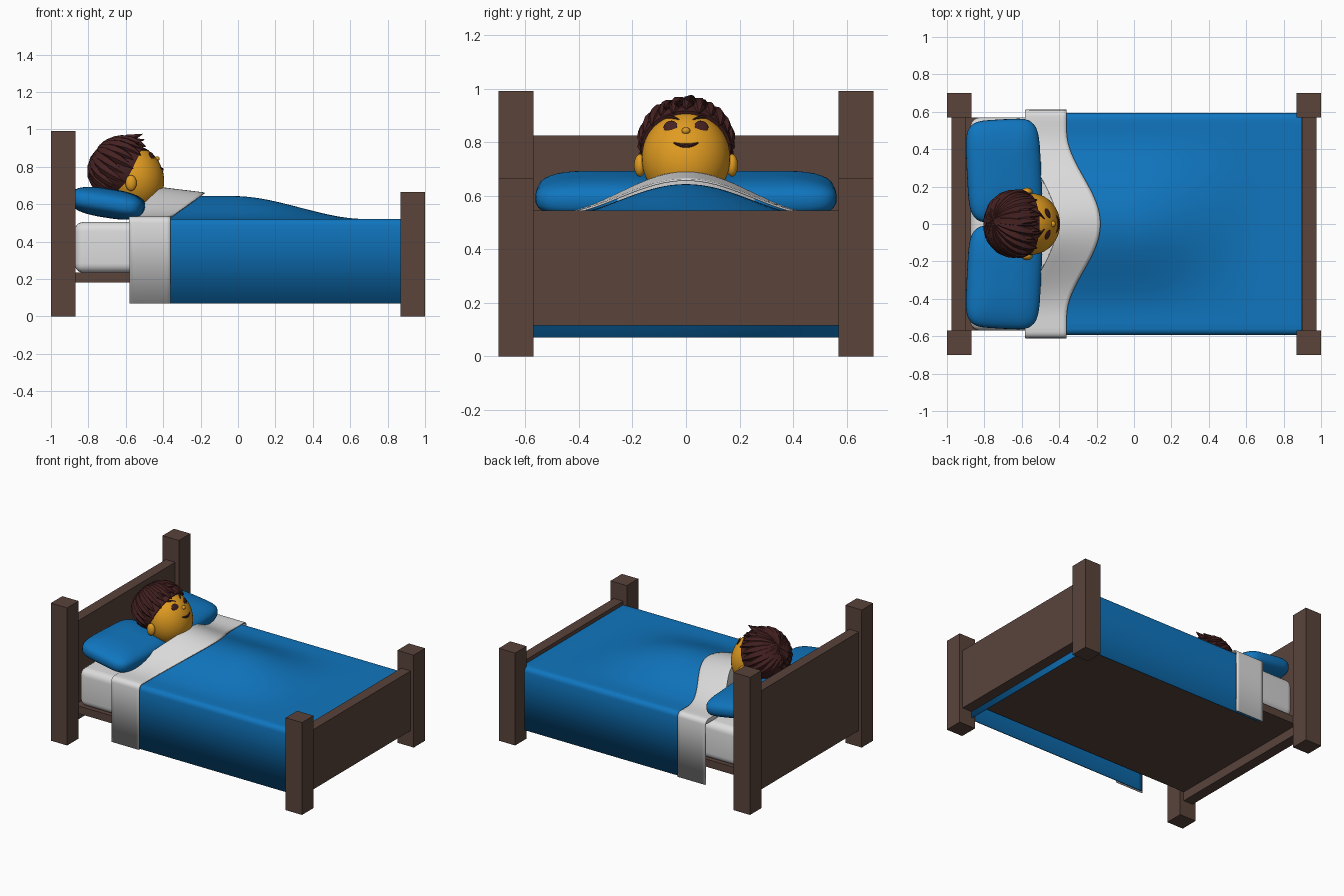
import bpy, bmesh, math
from mathutils import Vector, Matrix, Euler
from mathutils.bvhtree import BVHTree

cube = bpy.data.objects.get("Cube")
if cube:
    bpy.data.objects.remove(cube, do_unlink=True)


def material(name, r, g, b):
    m = bpy.data.materials.new(name)
    m.use_nodes = True
    m.diffuse_color = (r, g, b, 1)
    m.node_tree.nodes["Principled BSDF"].inputs["Base Color"].default_value = (r, g, b, 1)
    return m


WOOD = material("brown wood", .1, .056, .044)
BLUE = material("blue fabric", .005, .18, .52)
WHITE = material("white linen", .72, .72, .72)
SKIN = material("yellow skin", .75, .33, .015)
HAIR = material("dark hair", .06, .015, .015)


def finish(name, bm, mat, smooth=True):
    bmesh.ops.recalc_face_normals(bm, faces=bm.faces)
    me = bpy.data.meshes.new(name)
    bm.to_mesh(me)
    bm.free()
    me.materials.append(mat)
    if smooth:
        me.shade_smooth()
        me.set_sharp_from_angle(angle=math.radians(40))
    ob = bpy.data.objects.new(name, me)
    bpy.context.collection.objects.link(ob)
    return ob


def box(name, lo, hi, mat, bevel=0):
    bm = bmesh.new()
    bmesh.ops.create_cube(bm, size=1)
    for v in bm.verts:
        v.co = [a + (b - a) * (c + .5) for a, b, c in zip(lo, hi, v.co)]
    if bevel:
        bmesh.ops.bevel(bm, geom=bm.edges[:], offset=bevel, segments=5,
                        profile=.5, affect='EDGES')
    return finish(name, bm, mat, bevel > 0)


def power(a, e):
    return math.copysign(abs(a) ** e, a)


def ball_mesh(loc, radii, rot=None, corner=1, rim=1):
    """Ellipsoid; corner < 1 squares the outline, rim < 1 squares the edge."""
    bm = bmesh.new()
    bmesh.ops.create_uvsphere(bm, u_segments=40, v_segments=24, radius=1)
    rot = rot or Matrix.Identity(3)
    for v in bm.verts:
        x, y, z = v.co
        rho = math.hypot(x, y) or 1e-6
        k = min(rho, 1) ** rim
        p = Vector((power(x / rho, corner) * k, power(y / rho, corner) * k, power(z, rim)))
        v.co = Vector(loc) + rot @ Vector([a * r for a, r in zip(p, radii)])
    return bm


def ball(name, loc, radii, mat, **shape):
    return finish(name, ball_mesh(loc, radii, **shape), mat)


def tube_mesh(bm, points, radii, sides=8):
    rings = []
    for i, p in enumerate(points):
        d = points[min(i + 1, len(points) - 1)] - points[max(i - 1, 0)]
        q = d.to_track_quat('Z', 'Y')
        rings.append([bm.verts.new(p + q @ Vector((math.cos(a), math.sin(a), 0)) * radii[i])
                      for a in (math.tau * k / sides for k in range(sides))])
    for a, b in zip(rings, rings[1:]):
        for k in range(sides):
            bm.faces.new((a[k], a[k - 1], b[k - 1], b[k]))
    bm.faces.new(rings[0])
    bm.faces.new(rings[-1])


# Bed frame
for side, s in (("left", 1), ("right", -1)):
    y0, y1 = sorted((.57 * s, .7 * s))
    box(f"head_post_{side}", (-1, y0, 0), (-.87, y1, .99), WOOD)
    box(f"foot_post_{side}", (.87, y0, 0), (1, y1, .665), WOOD)
box("headboard", (-.975, -.58, .115), (-.9, .58, .825), WOOD)
box("footboard", (.9, -.58, .115), (.975, .58, .545), WOOD)
box("bed_base", (-.91, -.57, .18), (.9, .57, .235), WOOD)
box("mattress", (-.875, -.57, .233), (.87, .57, .505), WHITE, bevel=.05)


# Cloths draped over the sleeping body
def bell(y):
    return math.cos(math.pi * y) ** 2 if abs(y) < .5 else 0


def cloth(name, half, top, start, end, rise, mat, rows, close_start, close_end):
    r = .03
    arc = [(half - r + r * math.cos(a), top - r + r * math.sin(a))
           for a in (math.pi / 2 * k / 4 for k in range(5))]
    right = [(half, .07)] + arc
    flat = half - r
    section = right + [(flat - 2 * flat * k / 40, top) for k in range(1, 40)]
    section += [(-y, z) for y, z in reversed(right)]
    bm = bmesh.new()
    grid = []
    for i in range(rows + 1):
        u = i / rows
        row = []
        for y, z in section:
            x = start(y) + (end(y) - start(y)) * u
            row.append(bm.verts.new((x, y, z + bell(y) * rise(x, u))))
        grid.append(row)
    if close_start:
        grid.insert(0, [bm.verts.new((v.co.x, v.co.y, min(v.co.z, top - .025))) for v in grid[0]])
    for a, b in zip(grid, grid[1:]):
        for k in range(len(a) - 1):
            bm.faces.new((a[k], a[k + 1], b[k + 1], b[k]))
    if close_end:
        bm.faces.new(grid[-1])
    bmesh.ops.remove_doubles(bm, verts=bm.verts, dist=.0001)
    ob = finish(name, bm, mat)
    mod = ob.modifiers.new("thickness", 'SOLIDIFY')
    mod.thickness, mod.offset = .008, 0
    return ob


def body_rise(x, u):
    t = max(0, min(1, (.68 - x) / .7))
    return .122 * t * t * (3 - 2 * t)


cloth("blanket", .59, .517, lambda y: -.56 + .19 * bell(y), lambda y: .895,
      body_rise, BLUE, 50, False, True)
cloth("folded_sheet", .607, .53, lambda y: -.58 + .17 * bell(y), lambda y: -.36 + .18 * bell(y),
      lambda x, u: .157 - .028 * u, WHITE, 10, True, False)

# Pillows
for side, s in (("left", 1), ("right", -1)):
    ball(f"pillow_{side}", (-.695, .285 * s, .605), (.2, .275, .078), BLUE,
         rot=Euler((0, math.radians(9), math.radians(3 * s))).to_matrix(),
         corner=.4, rim=.75)

# Head and ears
head_mesh = ball_mesh((-.553, 0, .74), (.155, .165, .18),
                      rot=Matrix.Rotation(math.radians(-20), 3, 'Y'))
surface = BVHTree.FromBMesh(head_mesh)
finish("head", head_mesh, SKIN)
for side, s in (("left", 1), ("right", -1)):
    ball(f"ear_{side}", (-.572, .172 * s, .713), (.03, .022, .042), SKIN)


# Face details laid on the head
def on_face(y, z):
    p, n, _, _ = surface.ray_cast(Vector((1, y, z)), Vector((-1, 0, 0)))
    return p, n


def face_patch(name, y, z, radii, mat):
    p, n = on_face(y, z)
    ball(name, p, radii, mat, rot=n.to_track_quat('Z', 'Y').to_matrix())


def face_line(name, spots, width):
    bm = bmesh.new()
    n = len(spots) - 1
    tube_mesh(bm, [on_face(y, z)[0] for y, z in spots],
              [width * (.35 + .65 * math.sin(math.pi * i / n)) for i in range(n + 1)])
    finish(name, bm, HAIR)


steps = [k / 8 for k in range(-8, 9)]
for side, s in (("left", 1), ("right", -1)):
    face_patch(f"eye_{side}", .058 * s, .858, (.027, .024, .006), HAIR)
    face_line(f"eyebrow_{side}", [(s * (.06 + .033 * t), .892 - .008 * t * t) for t in steps], .008)
face_patch("nose", 0, .842, (.016, .013, .014), SKIN)
face_line("mouth", [(.045 * t, .786 + .011 * t * t) for t in steps], .008)

# Hair cap, cut along the hairline
centre, size = Vector((-.605, 0, .785)), Vector((.18, .172, .158))
front = Vector((.9, 0, -.43)).normalized()
up = Vector((.43, 0, .9)).normalized()
hair = ball_mesh(centre, size)
cut = bmesh.ops.bisect_plane(hair, geom=hair.verts[:] + hair.edges[:] + hair.faces[:],
                             plane_co=(-.56, 0, .8), plane_no=front, clear_outer=True)
bmesh.ops.holes_fill(hair, edges=[e for e in cut["geom_cut"] if isinstance(e, bmesh.types.BMEdge)])

# Locks sweep from the crown to the hairline
crown = Vector((-.8, .1, .6)).normalized()
for k in range(22):
    a = math.tau * k / 22
    tip = (up * math.cos(a) + Vector((0, math.sin(a), 0))
           + front * (.22 if k % 2 else .1)).normalized()
    path, widths = [], []
    for i in range(8):
        t = i / 7
        d = crown.slerp(tip, t)
        lift = .97 + .06 * t * max(0, math.cos(a))
        path.append(centre + Vector([p * q * lift for p, q in zip(d, size)]))
        widths.append(.003 + .029 * math.sin(math.pi * min(1, .1 + .9 * t)) ** .7)
    tube_mesh(hair, path, widths, 6)

# Upright tuft above the forehead
for y, x, z in ((.02, -.51, .975), (-.035, -.5, .945), (.07, -.53, .95), (-.08, -.53, .93)):
    root, tip = Vector((-.66, y * .7, .9)), Vector((x, y, z))
    mid = (root + tip) / 2 + Vector((0, 0, .012))
    tube_mesh(hair, [root, mid, tip], [.03, .028, .002], 6)
finish("hair", hair, HAIR)
